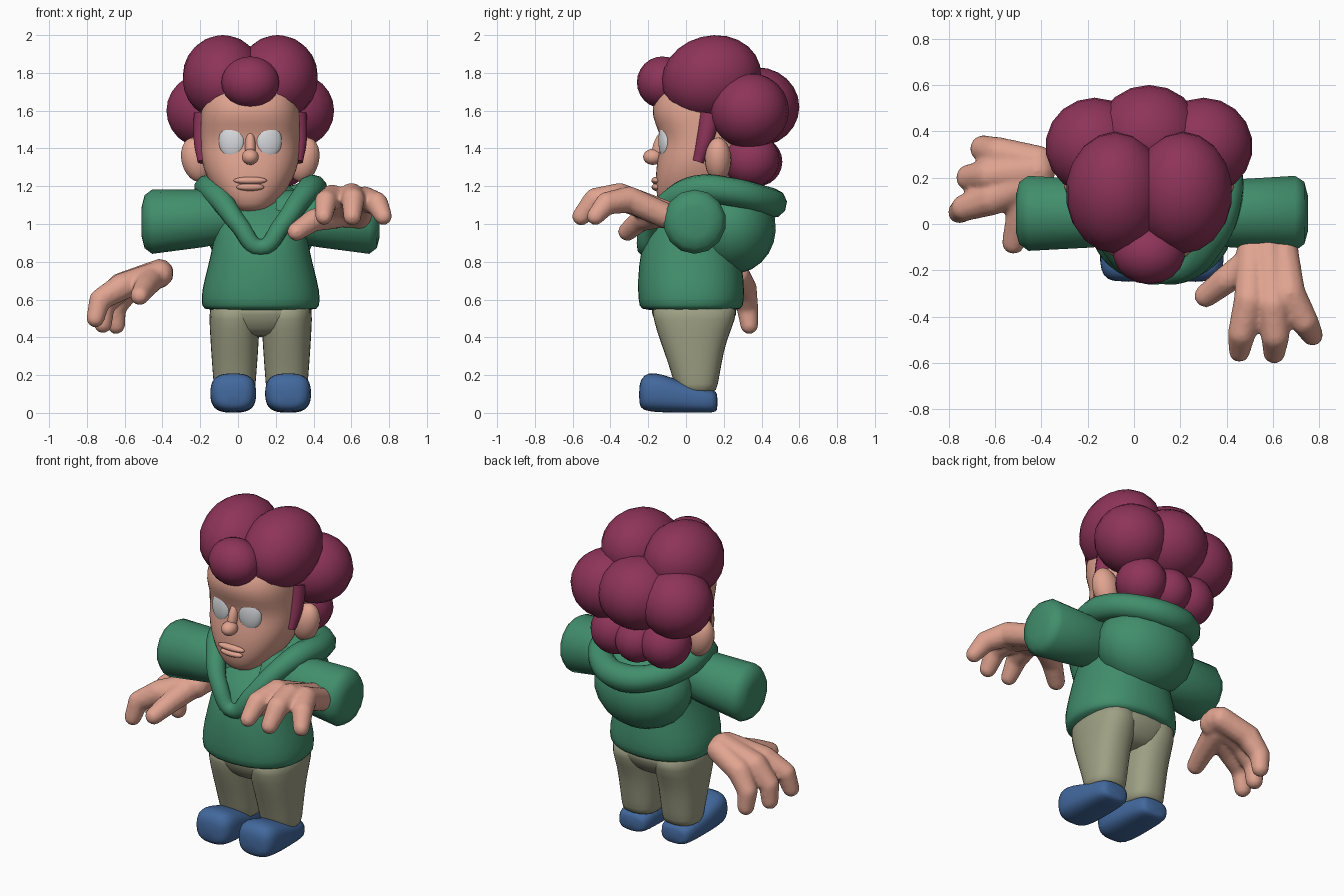
import bpy, bmesh, math
from mathutils import Vector, Matrix, Euler

if "Cube" in bpy.data.objects:
    bpy.data.objects.remove(bpy.data.objects["Cube"])

BODY, HEAD = 0.12, 0.065   # centre lines of body and head


def material(name, rgb):
    m = bpy.data.materials.new(name)
    m.use_nodes = True
    m.diffuse_color = (*rgb, 1)
    m.node_tree.nodes["Principled BSDF"].inputs["Base Color"].default_value = (*rgb, 1)
    return m


HAIR = material("plum hair", (0.27, 0.034, 0.1))
SKIN = material("skin", (0.75, 0.37, 0.28))
GREEN = material("green cloth", (0.053, 0.27, 0.15))
KHAKI = material("khaki cloth", (0.34, 0.35, 0.23))
BLUE = material("blue shoe", (0.055, 0.14, 0.34))
EYE = material("pale eye", (0.68, 0.7, 0.73))


def finish(name, bm, mat, subsurf=0):
    bmesh.ops.recalc_face_normals(bm, faces=bm.faces)
    me = bpy.data.meshes.new(name)
    bm.to_mesh(me)
    bm.free()
    me.shade_smooth()
    me.materials.append(mat)
    ob = bpy.data.objects.new(name, me)
    bpy.context.collection.objects.link(ob)
    if subsurf:
        mod = ob.modifiers.new("smooth", "SUBSURF")
        mod.levels = mod.render_levels = subsurf
    return ob


def ball(name, mat, loc, radii, rot=(0, 0, 0), seg=18):
    bm = bmesh.new()
    place = Matrix.LocRotScale(Vector(loc), Euler(rot), Vector(radii))
    bmesh.ops.create_uvsphere(bm, u_segments=seg, v_segments=seg * 2 // 3, radius=1, matrix=place)
    return finish(name, bm, mat)


def loft(name, mat, rings, put=lambda u, v, t: (u, v, t), power=2, seg=20, subsurf=1):
    """Rings are (height, centre u, half width, low v, high v)."""
    bm = bmesh.new()
    loops = []
    for t, cu, ru, lo, hi in rings:
        loop = []
        for i in range(seg):
            a = math.tau * i / seg
            c, s = math.cos(a), math.sin(a)
            u = cu + ru * math.copysign(abs(c) ** (2 / power), c)
            v = (lo + hi) / 2 + (hi - lo) / 2 * math.copysign(abs(s) ** (2 / power), s)
            loop.append(bm.verts.new(put(u, v, t)))
        loops.append(loop)
    for a, b in zip(loops, loops[1:]):
        for i in range(seg):
            j = (i + 1) % seg
            bm.faces.new((a[i], a[j], b[j], b[i]))
    bm.faces.new(loops[0])
    bm.faces.new(loops[-1])
    return finish(name, bm, mat, subsurf)


def tube(name, mat, points, cyclic=False):
    """Points are (x, y, z, radius)."""
    cu = bpy.data.curves.new(name, "CURVE")
    cu.dimensions, cu.bevel_depth, cu.bevel_resolution = "3D", 1, 3
    cu.resolution_u, cu.use_fill_caps = 6, True
    sp = cu.splines.new("BEZIER")
    sp.bezier_points.add(len(points) - 1)
    sp.use_cyclic_u = cyclic
    for bp, (x, y, z, r) in zip(sp.bezier_points, points):
        bp.co, bp.radius = (x, y, z), r
        bp.handle_left_type = bp.handle_right_type = "AUTO"
    cu.materials.append(mat)
    ob = bpy.data.objects.new(name, cu)
    bpy.context.collection.objects.link(ob)
    bpy.ops.object.select_all(action="DESELECT")
    ob.select_set(True)
    bpy.context.view_layer.objects.active = ob
    bpy.ops.object.convert(target="MESH")
    bpy.context.object.data.shade_smooth()


def hand(name, strands):
    """Merge tapered strands of (x, y, z, radius) into one soft form."""
    bm = bmesh.new()
    for strand in strands:
        for a, b in zip(strand, strand[1:]):
            for k in range(9):
                x, y, z, r = Vector(a).lerp(Vector(b), k / 8)
                bmesh.ops.create_icosphere(bm, subdivisions=2, radius=r,
                                           matrix=Matrix.Translation((x, y, z)))
    ob = finish(name, bm, SKIN)
    mod = ob.modifiers.new("merge", "REMESH")
    mod.mode, mod.voxel_size, mod.use_smooth_shade = "VOXEL", 0.012, True
    mod = ob.modifiers.new("soften", "SMOOTH")
    mod.factor, mod.iterations = 0.5, 6


# Head with brow, eye hollow and chin
loft("head", SKIN, [
    (1.06, HEAD, 0.06, -0.10, 0.10), (1.10, HEAD, 0.13, -0.145, 0.20),
    (1.19, HEAD, 0.205, -0.165, 0.27), (1.30, HEAD, 0.255, -0.16, 0.32),
    (1.38, HEAD, 0.265, -0.145, 0.34), (1.45, HEAD, 0.265, -0.13, 0.34),
    (1.53, HEAD, 0.265, -0.165, 0.34), (1.61, HEAD, 0.265, -0.19, 0.34),
    (1.72, HEAD, 0.24, -0.14, 0.32), (1.82, HEAD, 0.14, -0.02, 0.25)], power=2.4, seg=24)
ball("nose", SKIN, (HEAD, -0.175, 1.355), (0.045, 0.052, 0.042))
ball("nose_bridge", SKIN, (HEAD, -0.14, 1.41), (0.028, 0.035, 0.09), (-0.3, 0, 0))
ball("upper_lip", SKIN, (HEAD, -0.158, 1.23), (0.09, 0.025, 0.02))
ball("lower_lip", SKIN, (HEAD, -0.155, 1.195), (0.075, 0.027, 0.02))

for side, s in (("right", -1), ("left", 1)):
    ball(side + "_eye", EYE, (HEAD + s * 0.098, -0.112, 1.44), (0.07, 0.032, 0.095), (0, 0, s * 0.2), 24)
    ball(side + "_ear", SKIN, (HEAD + s * 0.285, 0.17, 1.34), (0.08, 0.07, 0.12), (0, s * 0.25, 0))
    # Curls on each side
    ball(side + "_top_curl", HAIR, (HEAD + s * 0.145, 0.135, 1.775), (0.215, 0.265, 0.222), (0.25, 0, 0))
    ball(side + "_back_curl", HAIR, (HEAD + s * 0.235, 0.335, 1.6), (0.212, 0.21, 0.2))
    ball(side + "_nape_curl", HAIR, (HEAD + s * 0.17, 0.345, 1.34), (0.145, 0.15, 0.145))
    tube(side + "_sideburn", HAIR, [(HEAD + s * 0.24, 0.13, 1.58, 0.06),
                                    (HEAD + s * 0.255, 0.10, 1.44, 0.045),
                                    (HEAD + s * 0.25, 0.065, 1.33, 0.03)])

# Middle curls
ball("forelock", HAIR, (HEAD, -0.125, 1.75), (0.155, 0.135, 0.137))
ball("crown_curl", HAIR, (HEAD, 0.375, 1.62), (0.23, 0.225, 0.21))
ball("nape_middle_curl", HAIR, (HEAD, 0.38, 1.33), (0.13, 0.13, 0.13))

# Hoodie
loft("hoodie_body", GREEN, [
    (0.54, BODY, 0.30, -0.235, 0.29), (0.56, BODY, 0.315, -0.25, 0.305),
    (0.64, BODY, 0.32, -0.26, 0.315), (0.78, BODY, 0.28, -0.255, 0.30),
    (0.92, BODY, 0.25, -0.23, 0.28), (1.03, BODY, 0.24, -0.15, 0.28),
    (1.12, BODY, 0.23, -0.03, 0.28), (1.19, BODY, 0.2, 0.03, 0.28)], power=2.3)
ball("hood_pouch", GREEN, (BODY, 0.24, 0.985), (0.3, 0.235, 0.25), (0.2, 0, 0))
half = [(0.11, -0.195, 0.99, 0.05), (0.205, -0.09, 1.12, 0.06), (0.265, 0.05, 1.185, 0.072),
        (0.27, 0.24, 1.17, 0.075), (0.165, 0.40, 1.13, 0.075)]
collar = [(0, -0.215, 0.875, 0.045)] + half + [(0, 0.455, 1.11, 0.08)]
collar += [(-x, y, z, r) for x, y, z, r in reversed(half)]
tube("hood_collar", GREEN, [(BODY + x, y, z, r) for x, y, z, r in collar], True)

for side, s in (("right", -1), ("left", 1)):
    # Sleeve runs outward from the shoulder
    sleeve = loft(side + "_sleeve", GREEN, [
        (0.08, 1.05, 0.13, -0.08, 0.17), (0.30, 1.03, 0.152, -0.105, 0.195),
        (0.575, 1.012, 0.17, -0.12, 0.212), (0.615, 1.012, 0.14, -0.09, 0.185),
        (0.63, 1.012, 0.08, -0.035, 0.125)],
        lambda u, v, t, s=s: (BODY + s * t, v, u), seg=14, subsurf=0)
    bpy.ops.object.select_all(action="DESELECT")
    sleeve.select_set(True)
    bpy.context.view_layer.objects.active = sleeve
    bpy.ops.object.shade_smooth_by_angle(angle=math.radians(50))

    # Trouser leg and shoe
    c = BODY + s * 0.138
    loft(side + "_trouser_leg", KHAKI, [
        (0.10, c, 0.108, -0.045, 0.155), (0.14, c, 0.112, -0.06, 0.17),
        (0.26, c, 0.122, -0.095, 0.19), (0.38, c, 0.13, -0.14, 0.215),
        (0.50, c, 0.137, -0.18, 0.27), (0.60, c, 0.137, -0.19, 0.28)], power=2.4, seg=16)
    c = BODY + s * 0.145
    loft(side + "_shoe", BLUE, [
        (-0.168, c, 0.07, 0.012, 0.10), (-0.15, c, 0.10, 0.0, 0.125),
        (-0.04, c, 0.112, 0.0, 0.145), (0.08, c, 0.122, 0.0, 0.19),
        (0.17, c, 0.125, 0.004, 0.217), (0.225, c, 0.11, 0.012, 0.205),
        (0.25, c, 0.07, 0.04, 0.15)], lambda u, v, t: (u, -t, v), power=2.8, seg=20)

loft("trouser_seat", KHAKI, [
    (0.40, BODY, 0.12, -0.09, 0.17), (0.44, BODY, 0.22, -0.145, 0.225),
    (0.52, BODY, 0.272, -0.185, 0.275), (0.60, BODY, 0.275, -0.2, 0.28)], power=2.5)

# Left hand reaches forward, three fingers and a thumb
hand("left_hand", [
    [(0.51, -0.1, 1.04, 0.07), (0.50, -0.33, 1.14, 0.072), (0.465, -0.47, 1.12, 0.062), (0.455, -0.55, 1.04, 0.048)],
    [(0.58, -0.1, 1.05, 0.075), (0.60, -0.35, 1.145, 0.075), (0.61, -0.48, 1.13, 0.064), (0.605, -0.555, 1.04, 0.05)],
    [(0.64, -0.1, 1.04, 0.07), (0.67, -0.30, 1.13, 0.072), (0.735, -0.42, 1.11, 0.062), (0.77, -0.48, 1.04, 0.048)],
    [(0.53, -0.15, 1.05, 0.075), (0.40, -0.24, 1.02, 0.062), (0.31, -0.31, 0.96, 0.052)]])

# Right hand hangs outward, lower down
hand("right_hand", [
    [(-0.415, 0.19, 0.735, 0.075), (-0.61, 0.11, 0.67, 0.075), (-0.73, 0.07, 0.6, 0.06), (-0.755, 0.05, 0.5, 0.05)],
    [(-0.415, 0.23, 0.74, 0.078), (-0.62, 0.21, 0.67, 0.075), (-0.71, 0.2, 0.57, 0.06), (-0.715, 0.2, 0.47, 0.05)],
    [(-0.415, 0.27, 0.73, 0.072), (-0.58, 0.305, 0.66, 0.072), (-0.65, 0.325, 0.56, 0.06), (-0.645, 0.335, 0.465, 0.05)],
    [(-0.46, 0.17, 0.71, 0.075), (-0.495, 0.02, 0.66, 0.062), (-0.52, -0.08, 0.62, 0.052)]])
